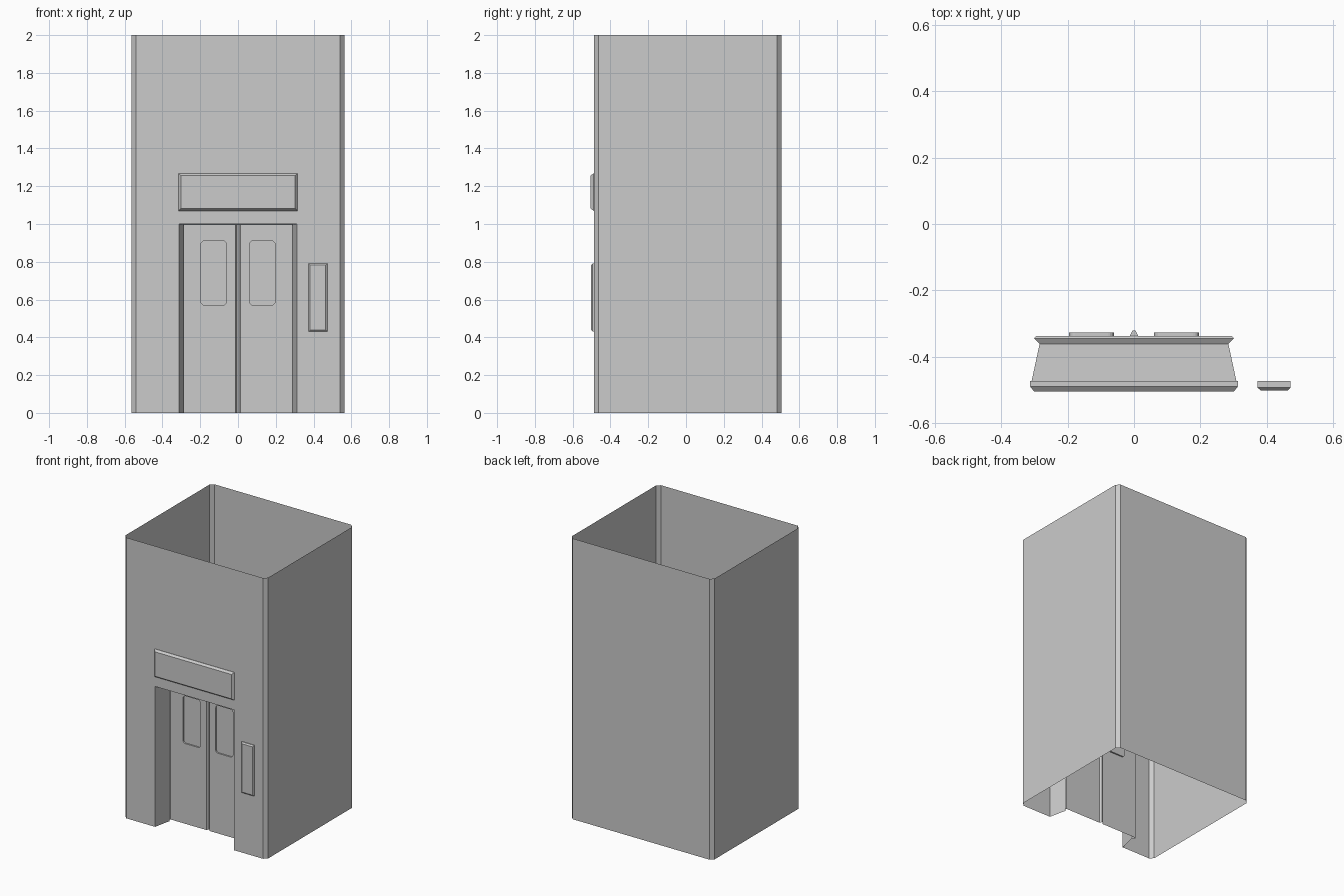
import bpy, bmesh, math

if "Cube" in bpy.data.objects:
    bpy.data.objects.remove(bpy.data.objects["Cube"])


def finish(bm, name, mirror=False):
    bmesh.ops.remove_doubles(bm, verts=bm.verts, dist=0.0002)
    mesh = bpy.data.meshes.new(name)
    bm.to_mesh(mesh)
    bm.free()
    ob = bpy.data.objects.new(name, mesh)
    bpy.context.collection.objects.link(ob)
    if mirror:
        ob.modifiers.new("mirror", 'MIRROR').use_axis[0] = True
    return ob


def face(bm, pts):
    return bm.faces.new([bm.verts.new(p) for p in pts])


def wall(bm, a, b, za, zb):
    # upright quad standing on the ground from plan point a to b
    face(bm, [(*a, 0), (*b, 0), (*b, zb), (*a, za)])


def rounded_rect(x0, x1, z0, z1, r, seg=4):
    pts = []
    corners = [(x1 - r, z0 + r, -90), (x1 - r, z1 - r, 0), (x0 + r, z1 - r, 90), (x0 + r, z0 + r, 180)]
    for cx, cz, start in corners:
        for i in range(seg + 1):
            a = math.radians(start + 90 * i / seg)
            pts.append((cx + r * math.cos(a), cz + r * math.sin(a)))
    return pts


# Shaft shell: open chamfered tube with a doorway cut in the front
X, Y0, Y1, C, H = 0.563, -0.488, 0.505, 0.024, 2.0
DW, DH = 0.312, 1.0
plan = [(X - C, Y0), (X, Y0 + C), (X, Y1 - C), (X - C, Y1),
        (C - X, Y1), (-X, Y1 - C), (-X, Y0 + C), (C - X, Y0)]
bm = bmesh.new()
for a, b in zip(plan, plan[1:]):
    wall(bm, a, b, H, H)
front = [(C - X, 0), (-DW, 0), (-DW, DH), (DW, DH), (DW, 0), (X - C, 0), (X - C, H), (C - X, H)]
face(bm, [(x, Y0, z) for x, z in front])
finish(bm, "shaft_wall")

# Doorway reveal: tapering jambs and lintel with a groove around the doors
DY = -0.338
jamb = [(-DW, Y0, DH), (-0.285, -0.362, 0.995), (-0.302, -0.345, 1.006), (-0.295, DY, 1.0)]
bm = bmesh.new()
for a, b in zip(jamb, jamb[1:]):
    wall(bm, a[:2], b[:2], a[2], b[2])
    face(bm, [a, b, (0, b[1], b[2]), (0, a[1], a[2])])
finish(bm, "doorway_reveal", mirror=True)

# Sliding door leaf with a recessed rounded window, mirrored to make the pair
bm = bmesh.new()
outer = [(-0.295, 0), (-0.013, 0), (-0.013, DH), (-0.295, DH)]
window = rounded_rect(-0.196, -0.061, 0.571, 0.91, 0.018)
edges = []
for loop in (outer, window):
    vs = [bm.verts.new((x, DY, z)) for x, z in loop]
    edges += [bm.edges.new((vs[i - 1], vs[i])) for i in range(len(vs))]
bmesh.ops.triangle_fill(bm, edges=edges, use_beauty=True, normal=(0, -1, 0))
bm.normal_update()
for f in bm.faces:
    if f.normal.y > 0:
        f.normal_flip()
depth = DY + 0.01
for i in range(len(window)):
    a, b = window[i - 1], window[i]
    face(bm, [(a[0], DY, a[1]), (b[0], DY, b[1]), (b[0], depth, b[1]), (a[0], depth, a[1])])
face(bm, [(x, depth, z) for x, z in window])

# Centre seam between the two leaves
seam = [(-0.013, DY), (-0.004, -0.321), (0, -0.321)]
for a, b in zip(seam, seam[1:]):
    wall(bm, a, b, DH, DH)
face(bm, [(x, y, DH) for x, y in seam + [(0, DY)]])
finish(bm, "door_leaves", mirror=True)


def plate(name, x0, x1, z0, z1, back, shoulder, front_y, inset):
    # wall plate with a chamfered front rim
    bm = bmesh.new()
    rings = [[(x0 + d, y, z0 + d), (x1 - d, y, z0 + d), (x1 - d, y, z1 - d), (x0 + d, y, z1 - d)]
             for y, d in ((back, 0), (shoulder, 0), (front_y, inset))]
    for a, b in zip(rings, rings[1:]):
        for i in range(4):
            face(bm, [a[i - 1], a[i], b[i], b[i - 1]])
    face(bm, rings[-1])
    face(bm, rings[0][::-1])
    return finish(bm, name)


# Sign above the door and call panel beside it
plate("overhead_sign", -0.314, 0.314, 1.07, 1.268, -0.474, -0.49, -0.505, 0.012)
plate("call_panel", 0.373, 0.473, 0.43, 0.792, -0.474, -0.494, -0.502, 0.009)
